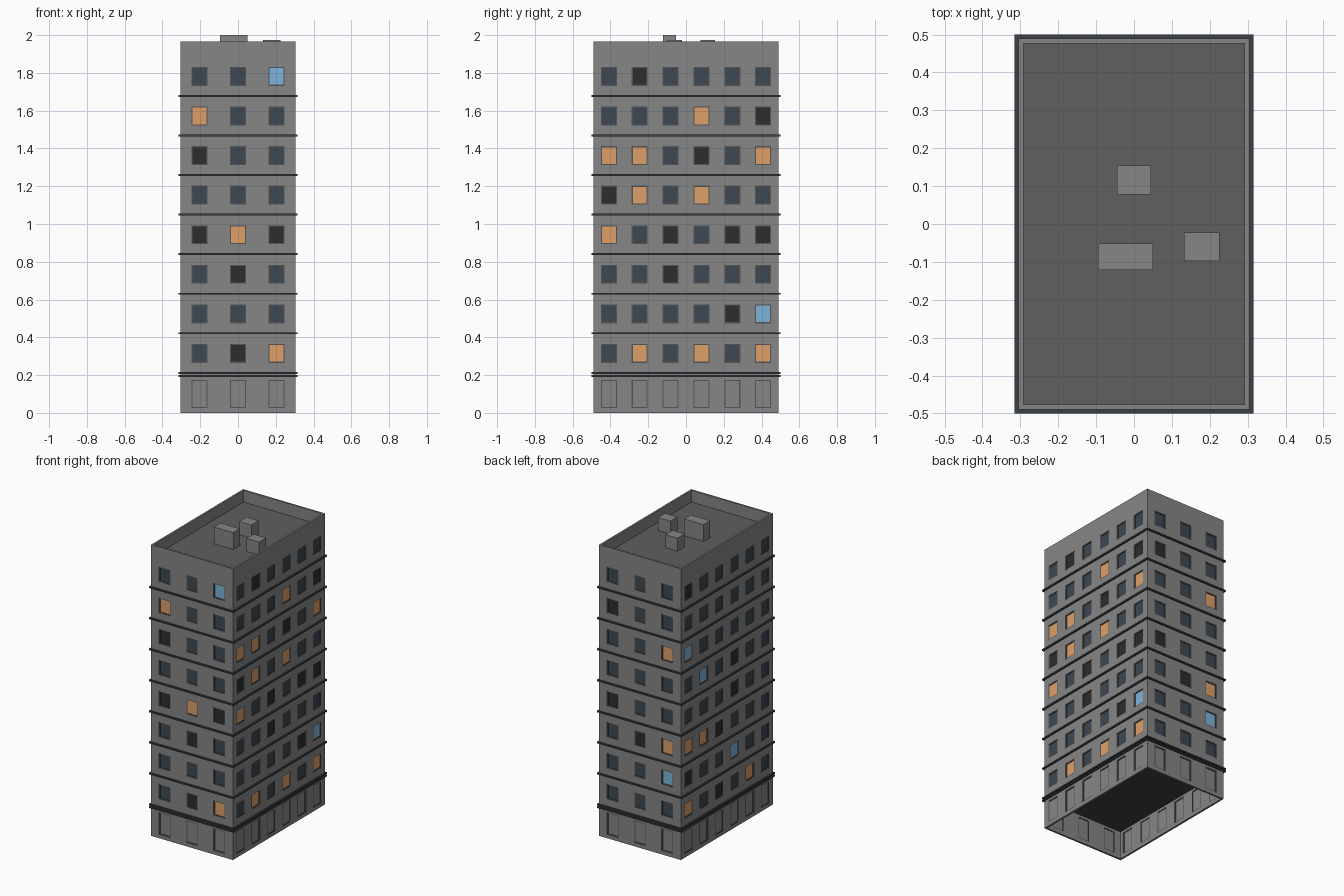
import bpy, bmesh, math
from mathutils import Matrix, Vector

if "Cube" in bpy.data.objects:
    bpy.data.objects.remove(bpy.data.objects["Cube"])

HX, HY = 0.305, 0.49           # half width and half depth of the walls
BASE, STOREY, TOP = 0.21, 0.2095, 1.965
THICK, WIN_W, WIN_H = 0.013, 0.085, 0.1
DOOR_Z, DOOR_H = 0.1, 0.15

COLOURS = {
    "wall": (0.24, 0.24, 0.24), "roof": (0.115, 0.115, 0.115),
    "band": (0.045, 0.052, 0.062), "frame": (0.09, 0.09, 0.09),
    "D": (0.047, 0.065, 0.084), "K": (0.026, 0.026, 0.026),
    "O": (0.73, 0.35, 0.14), "B": (0.21, 0.46, 0.72),
}
MATS = {}
for key, rgb in COLOURS.items():
    MATS[key] = bpy.data.materials.new("paint_" + key)
    MATS[key].diffuse_color = (*rgb, 1)

# Window glass, top storey first, left to right as seen from outside
GLASS = {
    "front": "DDB ODD KDD DDD KOK DKD DDD DKO",
    "right": "DKDDDD DDDODK OODKDO KODODD ODKDKK DDKDDD DDDDKB DODODO",
    "back": "DDD KDD DDO DDD KDD DKO DDB DDD",
    "left": "KDDDDD DDDDDD BDDDDD DBDKDD DDDKDD OOKDDD KDDBDD ODKDOD",
}


def box(bm, lo, hi, turn=Matrix()):
    lo, hi = Vector(lo), Vector(hi)
    m = turn @ Matrix.Translation((lo + hi) / 2) @ Matrix.Diagonal((*(hi - lo), 1))
    bmesh.ops.create_cube(bm, size=1, matrix=m)


def finish(bm, name, mat):
    bmesh.ops.recalc_face_normals(bm, faces=bm.faces)
    me = bpy.data.meshes.new(name)
    bm.to_mesh(me)
    bm.free()
    me.materials.append(MATS[mat])
    ob = bpy.data.objects.new(name, me)
    bpy.context.collection.objects.link(ob)


def simple_box(name, mat, lo, hi):
    bm = bmesh.new()
    box(bm, lo, hi)
    finish(bm, name, mat)


def build_wall(name, half, dist, bays, turn):
    """Pierced wall sheet facing -y at y = -dist, given thickness inwards."""
    centres = [-half + (i + 0.5) * 2 * half / bays for i in range(bays)]
    us = [-half] + [c + s * WIN_W / 2 for c in centres for s in (-1, 1)] + [half]
    heights = [(DOOR_Z, DOOR_H)] + [(BASE + (i + 0.5) * STOREY, WIN_H) for i in range(8)]
    zs = [0] + [z + s * h / 2 for z, h in heights for s in (-1, 1)] + [TOP]
    bm = bmesh.new()
    grid = [[bm.verts.new(turn @ Vector((u, -dist, z))) for u in us] for z in zs]
    for r in range(len(zs) - 1):
        for c in range(len(us) - 1):
            if not (r % 2 and c % 2):
                bm.faces.new((grid[r][c], grid[r][c + 1], grid[r + 1][c + 1], grid[r + 1][c]))
    inward = turn.to_3x3() @ Vector((0, THICK, 0))
    new = bmesh.ops.extrude_face_region(bm, geom=bm.faces[:], use_keep_orig=True)["geom"]
    bmesh.ops.translate(bm, vec=inward, verts=[g for g in new if isinstance(g, bmesh.types.BMVert)])
    finish(bm, name + "_wall", "wall")
    return centres, heights


# Four walls with their frames, doors and glass
frames, doors = bmesh.new(), bmesh.new()
panes = {k: bmesh.new() for k in "DKOB"}
for i, (side, pattern) in enumerate(GLASS.items()):
    turn = Matrix.Rotation(i * math.pi / 2, 4, "Z")
    half, dist = (HX, HY) if i % 2 == 0 else (HY, HX)
    rows = pattern.split()
    centres, heights = build_wall(side, half, dist, len(rows[0]), turn)
    y0, y1, f = -dist + 0.002, -dist + THICK - 0.001, 0.006
    for level, (z, h) in enumerate(heights):
        for col, u in enumerate(centres):
            a, b, lo, hi = u - WIN_W / 2, u + WIN_W / 2, z - h / 2, z + h / 2
            for x0, x1, z0, z1 in ((a, a + f, lo, hi), (b - f, b, lo, hi),
                                   (a + f, b - f, lo, lo + f), (a + f, b - f, hi - f, hi)):
                box(frames, (x0, y0, z0), (x1, y1, z1), turn)
            target = doors if level == 0 else panes[rows[8 - level][col]]
            box(target, (a + f, -dist + 0.005, lo + f), (b - f, -dist + 0.009, hi - f), turn)
finish(frames, "window_frames", "frame")
finish(doors, "ground_floor_doors", "wall")
for key, label in zip("DKOB", ("dim", "dark", "warm_lit", "cool_lit")):
    finish(panes[key], label + "_window_glass", key)

# Floor slabs that show outside as thin dark bands
for i, z in enumerate([0.195] + [BASE + 0.002 + k * STOREY for k in range(8)]):
    simple_box("floor_slab_%d" % i, "band", (-0.315, -0.5, z - 0.005), (0.315, 0.5, z + 0.005))

# Sunken roof deck and roof boxes
ROOF = BASE + 8 * STOREY
simple_box("roof_deck", "roof", (-HX + 0.006, -HY + 0.006, ROOF - 0.01), (HX - 0.006, HY - 0.006, ROOF))
for i, (x0, x1, y0, y1, z) in enumerate(((-0.095, 0.05, -0.122, -0.052, 2.0),
                                         (-0.045, 0.045, 0.078, 0.154, 1.974),
                                         (0.132, 0.225, -0.097, -0.022, 1.974))):
    simple_box("roof_unit_%d" % i, "wall", (x0, y0, ROOF - 0.002), (x1, y1, z))

for m in bpy.data.materials:
    if m.users and not m.is_grease_pencil:
        m.use_nodes = True
        m.node_tree.nodes["Principled BSDF"].inputs["Base Color"].default_value = m.diffuse_color
